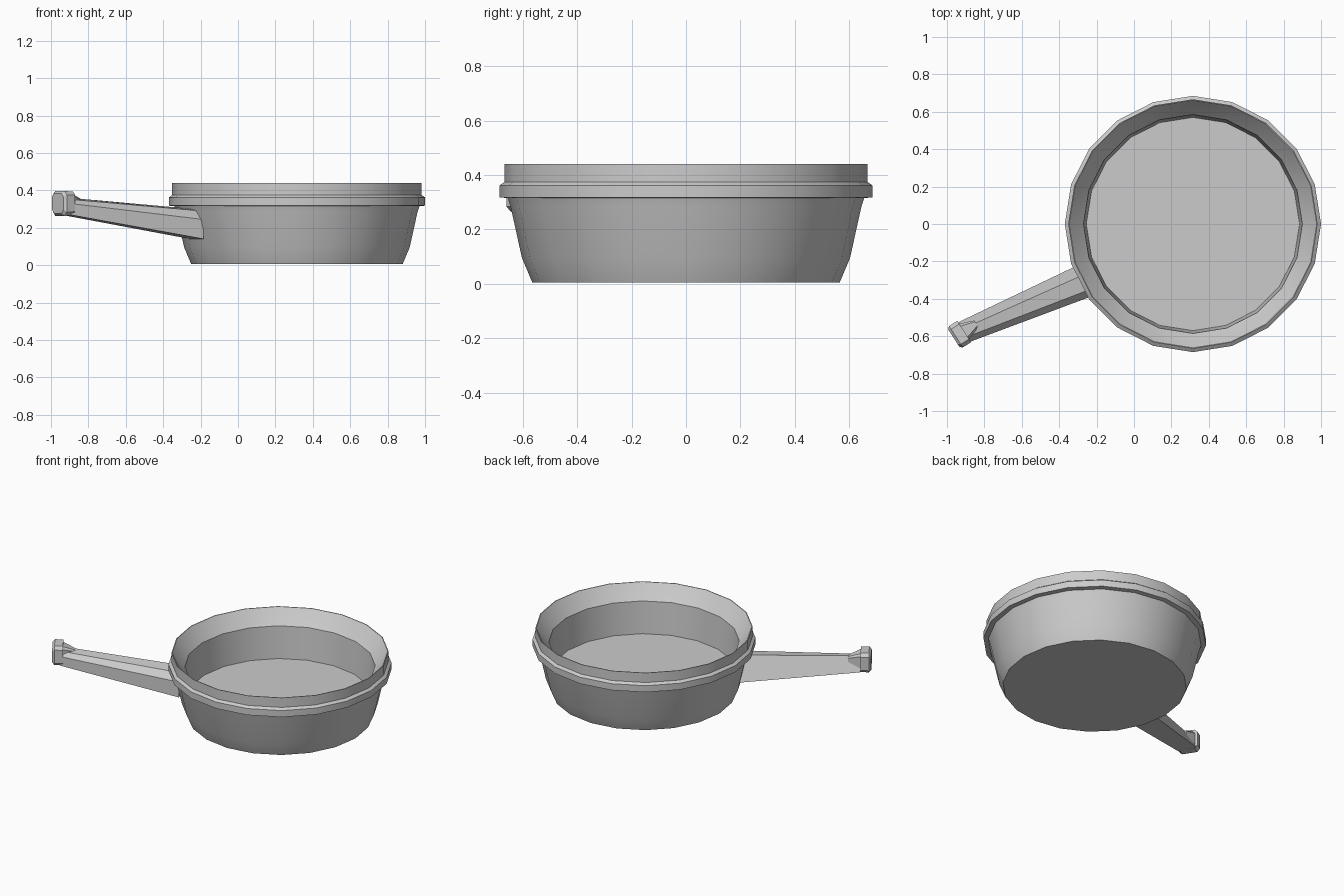
import bpy, bmesh, math
from mathutils import Vector

if "Cube" in bpy.data.objects:
    bpy.data.objects.remove(bpy.data.objects["Cube"])

CX, SIDES = 0.315, 20


def finish(bm, name, angle=30):
    bmesh.ops.recalc_face_normals(bm, faces=bm.faces)
    me = bpy.data.meshes.new(name)
    bm.to_mesh(me)
    bm.free()
    me.shade_smooth()
    me.set_sharp_from_angle(angle=math.radians(angle))
    ob = bpy.data.objects.new(name, me)
    bpy.context.collection.objects.link(ob)
    return ob


def loft(name, rings, angle=30):
    """Skin a list of equal-length point rings and cap both ends."""
    bm = bmesh.new()
    loops = [[bm.verts.new(p) for p in ring] for ring in rings]
    n = len(loops[0])
    for a, b in zip(loops, loops[1:]):
        for i in range(n):
            j = (i + 1) % n
            bm.faces.new((a[i], a[j], b[j], b[i]))
    bm.faces.new(loops[0])
    bm.faces.new(loops[-1])
    return finish(bm, name, angle)


# Pan bowl: outer wall, raised band, lip, sloped inner rim, inner wall, floor
profile = [(0.565, 0.005), (0.603, 0.095), (0.645, 0.285), (0.655, 0.315),
           (0.685, 0.318), (0.685, 0.362), (0.667, 0.375), (0.667, 0.44),
           (0.662, 0.44), (0.62, 0.385), (0.585, 0.345), (0.57, 0.13)]
steps = [2 * math.pi * i / SIDES + math.pi / 2 for i in range(SIDES)]
loft("pan_bowl", [[(CX + r * math.cos(t), r * math.sin(t), z) for t in steps]
                  for r, z in profile], 32)

# Directions along the handle and across it (towards the front)
root, tip = Vector((-0.22, -0.285, 0)), Vector((-0.915, -0.58, 0))
along = (tip - root).normalized()
across = Vector((-along.y, along.x, 0))


def section(t, bottom, top, low, high):
    """Handle cross-section: wide base, narrower top with a low ridge."""
    c = root.lerp(tip, t)
    pts = [(-bottom, low), (bottom, low), (bottom, low + (high - low) * 0.65),
           (top, high - 0.01), (-top * 0.6, high)]
    return [c + across * s + Vector((0, 0, z)) for s, z in pts]


# Handle: long taper rising to the tip
loft("handle", [section(0.0, 0.093, 0.055, 0.14, 0.30),
                section(1.0, 0.06, 0.03, 0.268, 0.362)], 25)

# Handle end: chamfered block with a small flare in front of it
axis = Vector((-0.84, -0.54, 0)).normalized()
side = Vector((-axis.y, axis.x, 0))
mid = Vector((-0.935, -0.592, 0.33))


def block_ring(d, w, h, c=0.02):
    pts = [(-w, -h + c), (-w + c, -h), (w - c, -h), (w, -h + c),
           (w, h - c), (w - c, h), (-w + c, h), (-w, h - c)]
    return [mid + axis * d + side * s + Vector((0, 0, z)) for s, z in pts]


loft("handle_end", [block_ring(-0.032, 0.068, 0.064), block_ring(0.02, 0.068, 0.066),
                    block_ring(0.034, 0.056, 0.054)], 20)
loft("handle_flare", [block_ring(-0.11, 0.02, 0.022, 0.008),
                      block_ring(-0.03, 0.05, 0.055, 0.015)], 20)
